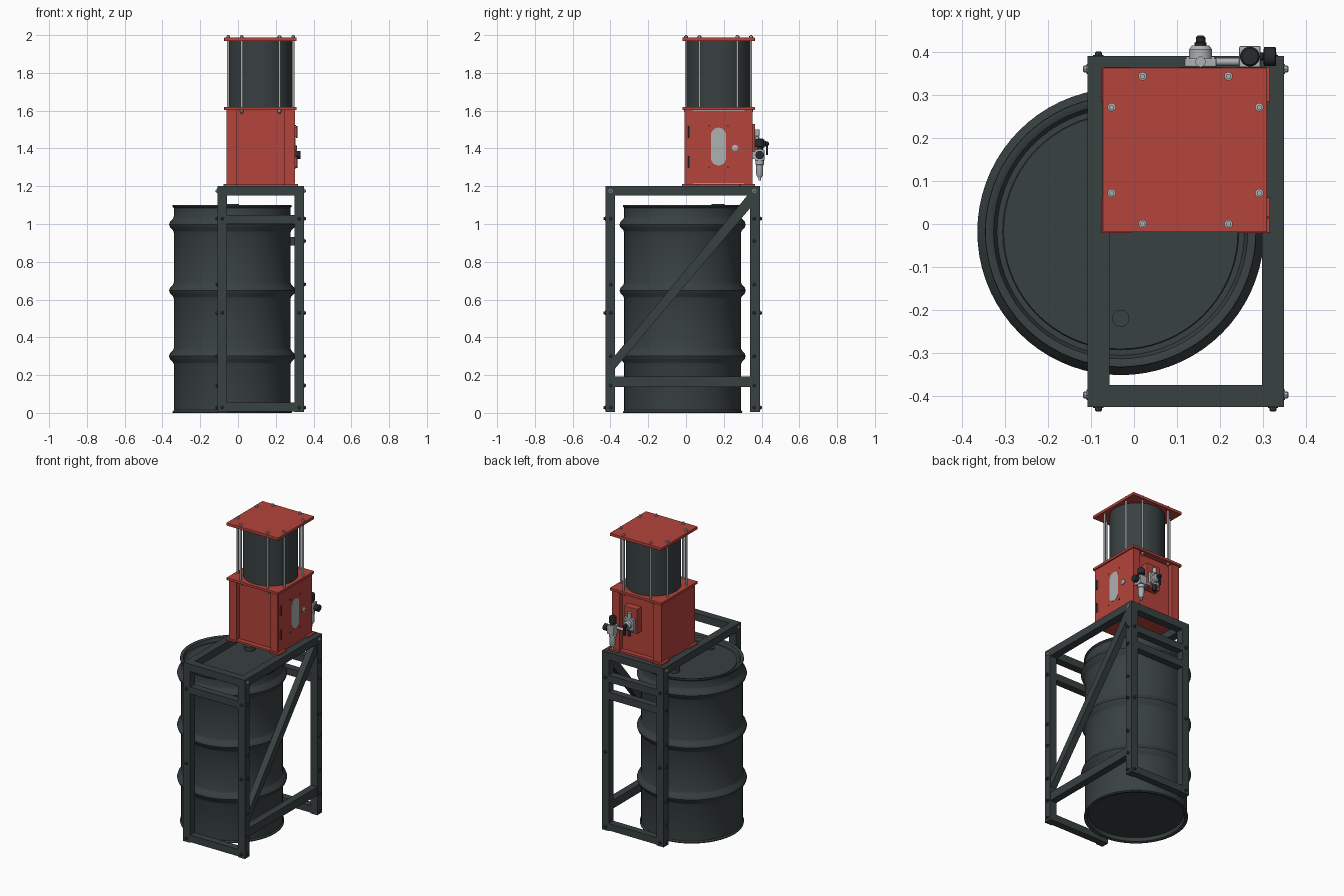
import bpy, bmesh
from math import sin, cos, pi, radians
from mathutils import Vector

if "Cube" in bpy.data.objects:
    bpy.data.objects.remove(bpy.data.objects["Cube"])


def material(name, rgb):
    m = bpy.data.materials.new(name)
    m.diffuse_color = (*rgb, 1)
    m.use_nodes = True
    m.node_tree.nodes["Principled BSDF"].inputs["Base Color"].default_value = m.diffuse_color
    return m


DARK = material("dark_steel", (0.04, 0.052, 0.053))
RED = material("red_paint", (0.46, 0.057, 0.045))
METAL = material("bright_metal", (0.42, 0.44, 0.45))
BLACK = material("black_plastic", (0.02, 0.023, 0.026))


def finish(name, bm, mat, smooth=False):
    bmesh.ops.remove_doubles(bm, verts=bm.verts, dist=1e-5)
    bmesh.ops.recalc_face_normals(bm, faces=bm.faces)
    me = bpy.data.meshes.new(name)
    bm.to_mesh(me)
    bm.free()
    ob = bpy.data.objects.new(name, me)
    bpy.context.collection.objects.link(ob)
    me.materials.append(mat)
    if smooth:
        bpy.context.view_layer.objects.active = ob
        ob.select_set(True)
        bpy.ops.object.shade_smooth_by_angle(angle=radians(30))
        ob.select_set(False)
    return ob


def box(name, x, y, z, mat, bevel=0):
    """Box from (min, max) ranges."""
    bm = bmesh.new()
    bmesh.ops.create_cube(bm, size=1)
    for v in bm.verts:
        v.co = [(r[0] + r[1]) / 2 + c * (r[1] - r[0]) for r, c in zip((x, y, z), v.co)]
    ob = finish(name, bm, mat)
    if bevel:
        mod = ob.modifiers.new("bevel", "BEVEL")
        mod.width, mod.segments = bevel, 2
    return ob


def lathe(name, origin, profile, mat, axis=(0, 0, 1), n=32):
    """Revolve (radius, height) points about an axis through origin."""
    q = Vector((0, 0, 1)).rotation_difference(Vector(axis))
    bm = bmesh.new()
    rings = [[bm.verts.new(Vector(origin) + q @ Vector(
        (r * cos(2 * pi * i / n), r * sin(2 * pi * i / n), h))) for i in range(n)]
        for r, h in profile]
    for a, b in zip(rings, rings[1:]):
        for i in range(n):
            j = (i + 1) % n
            bm.faces.new((a[i], a[j], b[j], b[i]))
    return finish(name, bm, mat, n > 8)


def cyl(name, origin, r, h, mat, axis=(0, 0, 1), n=24):
    return lathe(name, origin, [(0, 0), (r, 0), (r, h), (0, h)], mat, axis, n)


def prism(name, pts, depth, mat):
    """Extrude a 3D polygon along a vector."""
    bm = bmesh.new()
    f = bm.faces.new([bm.verts.new(p) for p in pts])
    g = bmesh.ops.extrude_face_region(bm, geom=[f])["geom"]
    bmesh.ops.translate(bm, vec=depth, verts=[v for v in g if isinstance(v, bmesh.types.BMVert)])
    return finish(name, bm, mat)


# Drum: recessed ends, rolled rims, three rolling hoops
prof = [(0, 0.025), (0.288, 0.025), (0.296, 0.004), (0.303, 0), (0.315, 0), (0.316, 0.006), (0.309, 0.014)]
for z in (0.30, 0.648, 0.997):
    prof += [(0.309, z - 0.042), (0.314, z - 0.03), (0.329, z - 0.015), (0.334, z),
             (0.329, z + 0.015), (0.314, z + 0.03), (0.309, z + 0.042)]
prof += [(0.309, 1.085), (0.316, 1.092), (0.315, 1.1), (0.303, 1.1), (0.296, 1.096),
         (0.288, 1.075), (0.275, 1.075), (0.273, 1.08), (0, 1.08)]
lathe("drum", (-0.031, -0.018, 0), prof, DARK, n=72)
cyl("drum_large_bung", (-0.031, 0.17, 1.075), 0.035, 0.03, DARK)
cyl("drum_small_bung", (-0.031, -0.22, 1.075), 0.02, 0.015, DARK)

# Frame: mitred top ring, posts and rails
X0, X1, Y0, Y1, T = -0.108, 0.349, -0.426, 0.391, 0.051
bm = bmesh.new()
loops = []
for z in (1.15, 1.2):
    for d in (0, T):
        loops.append([bm.verts.new((x, y, z)) for x, y in (
            (X0 + d, Y0 + d), (X1 - d, Y0 + d), (X1 - d, Y1 - d), (X0 + d, Y1 - d))])
lo, li, uo, ui = loops
for a, b in ((lo, li), (uo, ui), (lo, uo), (li, ui)):
    for i in range(4):
        j = (i + 1) % 4
        bm.faces.new((a[i], a[j], b[j], b[i]))
finish("top_frame", bm, DARK)
for sx, x in (("left", X0), ("right", X1 - T)):
    for sy, y in (("front", Y0), ("back", Y1 - T)):
        box(f"{sy}_{sx}_post", (x, x + T), (y, y + T), (0.004, 1.15), DARK)
for name, y, z in (("front_bottom_rail", Y0, 0.008), ("back_bottom_rail", Y1 - T, 0.008),
                   ("front_upper_rail", Y0, 1.0), ("back_upper_rail", Y1 - T, 1.0),
                   ("back_middle_rail", Y1 - T, 0.885)):
    box(name, (X0 + T, X1 - T), (y + 0.002, y + T - 0.002), (z, z + 0.047), DARK)
box("right_lower_rail", (X1 - T + 0.002, X1 - 0.002), (Y0 + T, Y1 - T), (0.137, 0.193), DARK)
prism("right_diagonal_brace", [(X1 - T + 0.004, y, z) for y, z in (
    (Y0 + T, 0.235), (Y1 - T, 1.085), (Y1 - T, 1.15), (0.324, 1.15), (Y0 + T, 0.305))],
    (T - 0.008, 0, 0), DARK)

# Frame bolts on the outward faces of the posts
BOLT = [(0, 0), (0.012, 0), (0.012, 0.003), (0.008, 0.003), (0.008, 0.008), (0.005, 0.011), (0, 0.011)]
for z in (0.028, 0.145, 0.3, 0.53, 0.68, 0.91, 1.028, 1.175):
    for y in (Y0 + 0.028, Y1 - 0.03):
        if z == 0.91 and y < 0:
            continue
        lathe("side_bolt", (X0, y, z), BOLT, METAL if z > 1.1 else DARK, (-1, 0, 0), 8)
        lathe("side_bolt", (X1, y, z), BOLT, METAL if z > 1.1 else DARK, (1, 0, 0), 8)
    if z in (0.028, 0.53, 1.028):
        for x in (X0 + 0.025, X1 - 0.025):
            lathe("front_bolt", (x, Y0, z), BOLT, DARK, (0, -1, 0), 8)
            lathe("back_bolt", (x, Y1, z), BOLT, DARK, (0, 1, 0), 8)

# Red housing: plates, corner columns, recessed front/back panels, side panels
CX, CY = 0.12, 0.172
PX, PY = (-0.073, 0.31), (-0.019, 0.364)
box("head_plate", PX, PY, (1.968, 1.987), RED, 0.002)
box("middle_plate", PX, PY, (1.603, 1.62), RED, 0.002)
box("base_plate", (-0.06, 0.3), (-0.008, 0.352), (1.2, 1.213), RED)
for y in ((-0.008, 0.034), (0.31, 0.352)):
    for x in ((-0.06, -0.006), (0.246, 0.3)):
        box("housing_corner_column", x, y, (1.213, 1.603), RED)
box("front_panel", (-0.006, 0.246), (0.024, 0.034), (1.213, 1.603), RED)
box("back_panel", (-0.006, 0.246), (0.31, 0.32), (1.213, 1.603), RED)
for name, x in (("left_panel", (-0.062, -0.05)), ("right_panel", (0.29, 0.303))):
    box(name, x, (-0.006, 0.35), (1.215, 1.602), RED)
for x in ((-0.076, -0.006), (0.246, 0.317)):
    for y in ((-0.021, 0.062), (0.284, 0.366)):
        box("housing_foot", x, y, (1.2, 1.212), RED, 0.002)

# Window, hinges, screws and latch on the right panel
cap = [(CY + 0.04 * cos(a), 1.41 + (0.06 if sin(a) > 0 else -0.06) + 0.04 * sin(a))
       for a in [pi * (i + 0.5) / 16 for i in range(32)]]
prism("inspection_window", [(0.302, y, z) for y, z in cap], (0.003, 0, 0), METAL)
for z in (1.328, 1.487):
    box("panel_hinge", (0.302, 0.31), (0.009, 0.021), (z - 0.027, z + 0.027), RED)
    cyl("hinge_pin", (0.31, 0.015, z - 0.032), 0.004, 0.064, DARK, n=12)
for y in (0.122, 0.222):
    for z in (1.3, 1.52):
        cyl("panel_screw", (0.302, y, z), 0.005, 0.004, DARK, (1, 0, 0), 12)
lathe("panel_latch", (0.302, 0.26, 1.402), [(0, 0), (0.017, 0), (0.017, 0.006), (0.01, 0.01), (0, 0.01)],
      METAL, (1, 0, 0))

# Air motor cylinder with tie rods and nuts
cyl("motor_cylinder", (CX, CY, 1.62), 0.168, 0.348, DARK, n=64)
NUT = [(0, 0), (0.01, 0), (0.01, 0.007), (0.006, 0.008), (0.006, 0.013), (0, 0.013)]
for a in (-0.1, 0.1):
    for b in (-0.172, 0.172):
        for x, y in ((CX + a, CY + b), (CX + b, CY + a)):
            cyl("tie_rod", (x, y, 1.615), 0.0065, 0.36, METAL, n=16)
            lathe("rod_nut", (x, y, 1.987), NUT, METAL, n=12)
        lathe("rod_lower_nut", (CX + a, CY + b, 1.603), [(r, h * 1.5) for r, h in NUT], METAL, (0, 0, -1), 12)

# Air valve on a red bracket at the back
box("valve_bracket", (0.105, 0.205), (0.318, 0.366), (1.365, 1.53), RED, 0.003)
box("valve_base", (0.118, 0.192), (0.366, 0.386), (1.385, 1.465), METAL, 0.003)
lathe("valve_body", (0.155, 0.386, 1.425), [(0, 0), (0.027, 0), (0.027, 0.02), (0.02, 0.03), (0.014, 0.03), (0, 0.03)],
      METAL, (0, 1, 0))
lathe("valve_knob", (0.155, 0.414, 1.425), [(0, 0), (0.014, 0), (0.014, 0.008), (0.011, 0.01), (0.011, 0.02), (0.007, 0.025), (0, 0.025)],
      BLACK, (0, 1, 0))
box("valve_lever", (0.148, 0.162), (0.424, 0.434), (1.365, 1.425), BLACK, 0.002)
for x in (0.126, 0.184):
    for z in (1.393, 1.457):
        cyl("valve_screw", (x, 0.386, z), 0.005, 0.004, METAL, (0, 1, 0), 12)
cyl("valve_top_port", (0.155, 0.378, 1.465), 0.012, 0.035, METAL)
cyl("valve_bottom_port", (0.155, 0.378, 1.345), 0.011, 0.042, BLACK)

# Filter regulator at the back right
FX, FY = 0.27, 0.39
box("regulator_body", (0.245, 0.295), (0.364, 0.415), (1.335, 1.395), METAL, 0.004)
lathe("regulator_knob", (FX, FY, 1.395), [(0, 0), (0.017, 0), (0.017, 0.012), (0.023, 0.015), (0.023, 0.05), (0.019, 0.056), (0, 0.056)],
      BLACK)
lathe("filter_bowl", (FX, FY, 1.335), [(0, 0), (0.022, 0), (0.022, 0.02), (0.019, 0.023), (0.018, 0.075), (0.011, 0.088),
      (0.007, 0.09), (0.007, 0.104), (0, 0.104)], METAL, (0, 0, -1))
lathe("pressure_gauge", (0.295, FY, 1.365), [(0, 0), (0.009, 0), (0.009, 0.006), (0.022, 0.008), (0.022, 0.034), (0.019, 0.036), (0, 0.036)],
      BLACK, (1, 0, 0))
cyl("air_link", (0.19, 0.378, 1.375), 0.009, 0.06, METAL, (1, 0, 0), 16)
box("regulator_bracket", (0.25, 0.29), (0.345, 0.368), (1.345, 1.385), METAL)
